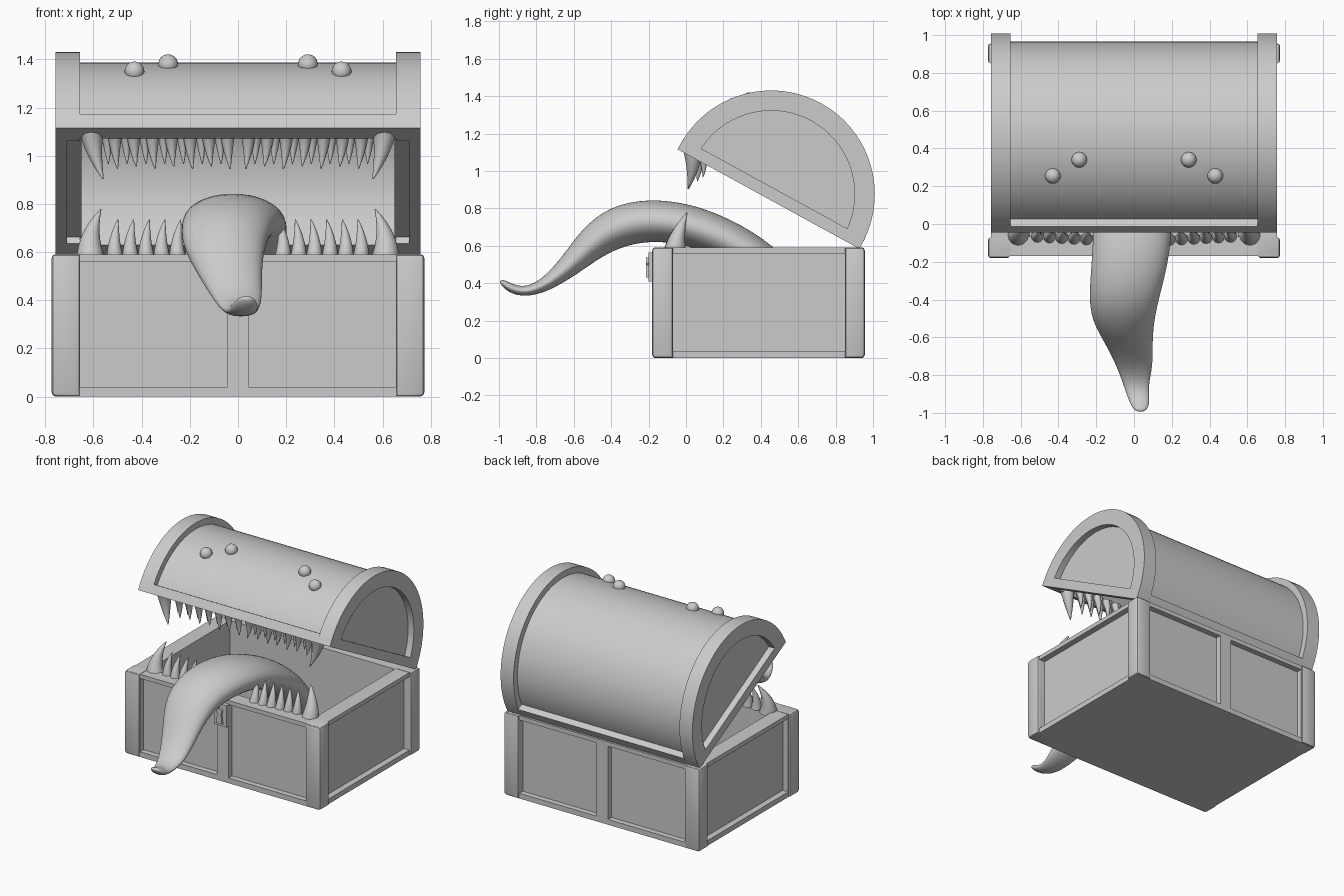
import bpy, bmesh
from math import sin, cos, pi, radians
from mathutils import Vector

if "Cube" in bpy.data.objects:
    bpy.data.objects.remove(bpy.data.objects["Cube"])


def make(name, bm, smooth=False, angle=35):
    bmesh.ops.recalc_face_normals(bm, faces=bm.faces)
    me = bpy.data.meshes.new(name)
    bm.to_mesh(me)
    bm.free()
    ob = bpy.data.objects.new(name, me)
    bpy.context.collection.objects.link(ob)
    if smooth:
        bpy.ops.object.select_all(action='DESELECT')
        ob.select_set(True)
        bpy.context.view_layer.objects.active = ob
        bpy.ops.object.shade_smooth_by_angle(angle=radians(angle))
    return ob


def box(bm, x0, x1, y0, y1, z0, z1):
    vs = bmesh.ops.create_cube(bm, size=1)['verts']
    for v in vs:
        v.co = ((x0 + x1) / 2 + v.co.x * (x1 - x0),
                (y0 + y1) / 2 + v.co.y * (y1 - y0),
                (z0 + z1) / 2 + v.co.z * (z1 - z0))


def prism(bm, pts, x0, x1):
    """Extrude a closed (y, z) outline along x."""
    a = [bm.verts.new((x0, y, z)) for y, z in pts]
    b = [bm.verts.new((x1, y, z)) for y, z in pts]
    n = len(pts)
    bm.faces.new(a)
    bm.faces.new(b[::-1])
    for i in range(n):
        j = (i + 1) % n
        bm.faces.new((a[i], b[i], b[j], a[j]))


def loft(bm, rings):
    """Skin a list of vertex-coordinate rings and cap both ends."""
    rows = [[bm.verts.new(p) for p in r] for r in rings]
    n = len(rows[0])
    for a, b in zip(rows, rows[1:]):
        for i in range(n):
            j = (i + 1) % n
            bm.faces.new((a[i], a[j], b[j], b[i]))
    bm.faces.new(rows[0])
    bm.faces.new(rows[-1])


# chest body: solid box with the cavity and panels cut out
bm = bmesh.new()
box(bm, -.758, .758, -.17, .945, 0, .59)
body = make("chest_body", bm)
bm = bmesh.new()
box(bm, -.65, .65, -.065, .84, .06, .8)
for s in (-1, 1):
    xs = sorted((s * .045, s * .655))
    box(bm, *xs, -.3, -.13, .037, .56)
    box(bm, *xs, .905, 1.1, .037, .56)
    xs = sorted((s * .715, s * .9))
    box(bm, *xs, -.07, .85, .037, .56)
cutter = make("panel_cutter", bm)
cutter.hide_render = True
cutter.hide_set(True)
mod = body.modifiers.new("cut", 'BOOLEAN')
mod.object = cutter
mod.solver = 'EXACT'

# corner posts, slightly proud of the body and chamfered
for s, side in ((-1, "left"), (1, "right")):
    for y0, y1, end in ((-.181, -.07, "front"), (.85, .956, "back")):
        bm = bmesh.new()
        box(bm, *sorted((s * .655, s * .774)), y0, y1, 0, .592)
        yo = y0 if end == "front" else y1
        edges = [e for e in bm.edges if all(
            abs(v.co.x) > .77 or abs(v.co.y - yo) < .001 for v in e.verts)]
        bmesh.ops.bevel(bm, geom=edges, offset=.018, segments=2, affect='EDGES', profile=.5)
        make(f"post_{end}_{side}", bm, True)

# lock plate with a raised keyhole
bm = bmesh.new()
box(bm, -.05, .05, -.2, -.165, .41, .565)
make("lock_plate", bm)
bm = bmesh.new()
outline = [(.022 * cos(a), .515 + .022 * sin(a)) for a in [radians(-50 + 28 * i) for i in range(11)]]
outline += [(-.024, .43), (.024, .43)]
loft(bm, [[(x, y, z) for x, z in outline] for y in (-.195, -.215)])
make("keyhole", bm)

# lid, built in its own frame (y along the opening, z outward) and tilted
TILT, ORIGIN, LIFT = radians(-28.7), Vector((0, .441, .85)), .03


def place(ob):
    ob.rotation_euler.x = TILT
    ob.location = ORIGIN
    return ob


def arc(r, foot=0.0, n=48):
    pts = [(r * cos(pi * i / n), LIFT + r * sin(pi * i / n)) for i in range(n + 1)]
    return [(r, foot)] + pts + [(-r, foot)]


bm = bmesh.new()
prism(bm, arc(.51) + arc(.46)[::-1], -.66, .66)
place(make("lid_barrel", bm, True))
for s, side in ((-1, "left"), (1, "right")):
    bm = bmesh.new()
    prism(bm, arc(.554) + arc(.446)[::-1], s * .655, s * .757)
    place(make("lid_band_" + side, bm, True))
    bm = bmesh.new()
    box(bm, *sorted((s * .71, s * .757)), -.45, .45, 0, .064)
    place(make("lid_end_rail_" + side, bm))
    bm = bmesh.new()
    half = [p for p in arc(.455) if p[1] > .02]
    prism(bm, half, s * .65, s * .712)
    place(make("lid_end_panel_" + side, bm))
for name, y0, y1 in (("front", -.554, -.49), ("back", .49, .554)):
    bm = bmesh.new()
    box(bm, -.66, .66, y0, y1, 0, .064)
    place(make(f"lid_{name}_rail", bm))

# eyes on the barrel
for s, side in ((-1, "left"), (1, "right")):
    for x, y, z, k in ((.43, .255, 1.35, "outer"), (.29, .34, 1.38, "inner")):
        bm = bmesh.new()
        bmesh.ops.create_uvsphere(bm, u_segments=20, v_segments=12, radius=.041)
        make(f"eye_{k}_{side}", bm, True).location = (s * x, y, z)


# teeth: curved cones running from a base point to a tip
def tooth(bm, base, tip, r, bend):
    base, tip, bend = Vector(base), Vector(tip), Vector(bend)
    rings = []
    for i in range(9):
        t = i / 8
        c = base.lerp(tip, t) + bend * 4 * t * (1 - t)
        rad = r * max(1 - t, .02) ** .75
        rings.append([c + Vector((rad * cos(a), rad * sin(a), 0))
                      for a in [2 * pi * k / 12 for k in range(12)]])
    loft(bm, rings)


low, up = bmesh.new(), bmesh.new()
for s in (-1, 1):
    tooth(low, (s * .61, -.06, .57), (s * .57, .005, .778), .06, (s * .02, -.012, 0))
    tooth(up, (s * .61, .035, 1.13), (s * .56, .012, .903), .055, (s * .012, .012, 0))
    for i in range(6):
        x = .185 + .065 * i
        tooth(low, (s * x, -.085 + .004 * i, .57), (s * (x - .012), -.03, .735), .036, (s * .008, -.01, 0))
    for i in range(7):
        x = .04 + .078 * i
        tooth(up, (s * x, .045, 1.13), (s * (x - .008), .06, .945 + .01 * (i % 2)), .037, (s * .006, .015, 0))
        tooth(up, (s * (x + .037), .08, 1.11), (s * (x + .03), .09, .965), .028, (0, .01, 0))
make("lower_teeth", low, True, 60)
make("upper_teeth", up, True, 60)

# tongue: y, z, x centre, half width, half thickness along its path
path = [(.68, .12, 0, .16, .08), (.58, .36, 0, .18, .09), (.4, .53, 0, .19, .1),
        (.2, .645, 0, .2, .105), (0, .72, -.005, .205, .108), (-.2, .74, -.02, .2, .112),
        (-.37, .705, -.05, .185, .112), (-.5, .62, -.06, .165, .09), (-.62, .495, -.03, .125, .06),
        (-.75, .388, .005, .095, .036), (-.86, .35, .01, .062, .026),
        (-.94, .372, .03, .055, .026), (-.995, .415, .035, .03, .012)]
rings = []
for i, (y, z, x, w, h) in enumerate(path):
    p, q = path[max(i - 1, 0)], path[min(i + 1, len(path) - 1)]
    t = Vector((0, q[0] - p[0], q[1] - p[1])).normalized()
    n = t.cross(Vector((1, 0, 0)))
    rings.append([Vector((x, y, z)) + Vector((1, 0, 0)) * w * 1.04 * cos(a) + n * h * 1.04 * sin(a)
                  for a in [2 * pi * k / 16 for k in range(16)]])
bm = bmesh.new()
loft(bm, rings)
tongue = make("tongue", bm, True, 180)
sub = tongue.modifiers.new("smooth", 'SUBSURF')
sub.levels = sub.render_levels = 2
